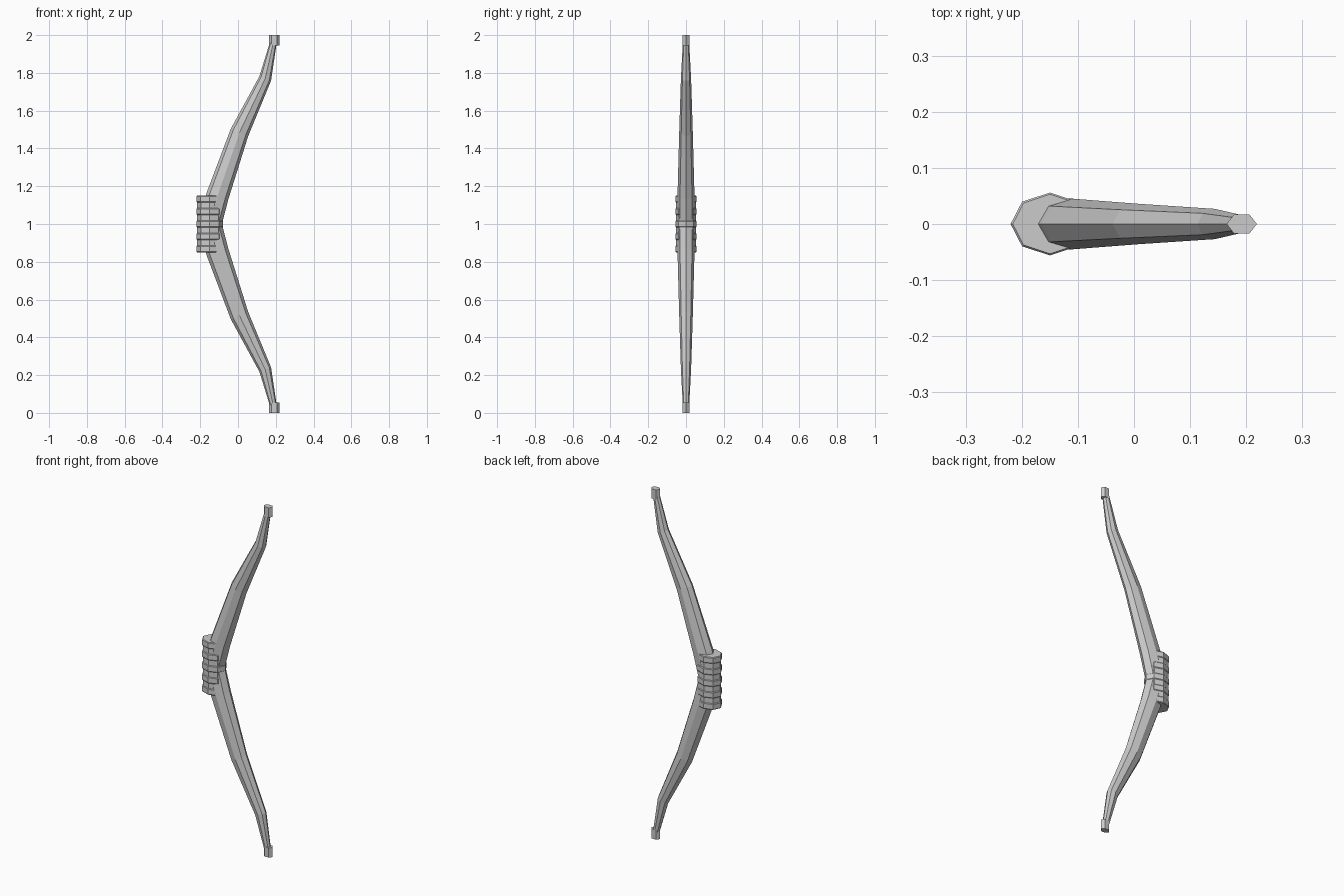
import bpy, bmesh
from math import cos, sin, pi
from mathutils import Vector

if "Cube" in bpy.data.objects:
    bpy.data.objects.remove(bpy.data.objects["Cube"])


def loft(name, rings):
    """Skin equal-sized rings of points into a closed, flat-shaded tube."""
    bm = bmesh.new()
    loops = [[bm.verts.new(p) for p in ring] for ring in rings]
    n = len(loops[0])
    for a, b in zip(loops, loops[1:]):
        for i in range(n):
            j = (i + 1) % n
            bm.faces.new((a[i], a[j], b[j], b[i]))
    bm.faces.new(loops[0][::-1])
    bm.faces.new(loops[-1])
    bmesh.ops.recalc_face_normals(bm, faces=bm.faces)
    mesh = bpy.data.meshes.new(name)
    bm.to_mesh(mesh)
    bm.free()
    obj = bpy.data.objects.new(name, mesh)
    bpy.context.collection.objects.link(obj)
    return obj


def ring(x, z, depth, width, sides=8, tangent=Vector((0, 0, 1))):
    """Elliptical polygon lying square to the tangent in the xz plane."""
    t = tangent.normalized()
    out = []
    for i in range(sides):
        a = 2 * pi * i / sides
        d = depth * cos(a)
        out.append((x + d * t.z, width * sin(a), z - d * t.x))
    return out


# Recurved limbs: x, height above the grip centre, half depth, half width
upper = [(-0.108, 0.15, 0.060, 0.045), (0.008, 0.485, 0.050, 0.036),
         (0.144, 0.77, 0.033, 0.027), (0.187, 0.96, 0.018, 0.017)]
path = [(x, 1 - h, d, w) for x, h, d, w in reversed(upper)]
path += [(-0.150, 1.0, 0.065, 0.045)]
path += [(x, 1 + h, d, w) for x, h, d, w in upper]
rings = []
for i, (x, z, d, w) in enumerate(path):
    p, q = path[max(i - 1, 0)], path[min(i + 1, len(path) - 1)]
    rings.append(ring(x, z, d, w, 8, Vector((q[0] - p[0], 0, q[1] - p[1]))))
loft("bow_limbs", rings)

# Wrapped grip: five bands separated by shallow grooves
rings = []
band, groove = 0.036, 0.03
for k in range(5):
    z = 0.85 + k * (band + groove)
    top = min(z + band, 1.155)
    rings += [ring(-0.15, z, 0.066, 0.053), ring(-0.15, z + 0.004, 0.07, 0.056),
              ring(-0.15, top - 0.004, 0.07, 0.056), ring(-0.15, top, 0.066, 0.053)]
loft("grip_wrap", rings)

# Hexagonal string nocks at both tips
for name, z0 in (("lower_nock", 0.0), ("upper_nock", 1.945)):
    loft(name, [ring(0.192, z, 0.027, 0.02, 6) for z in (z0, z0 + 0.055)])
